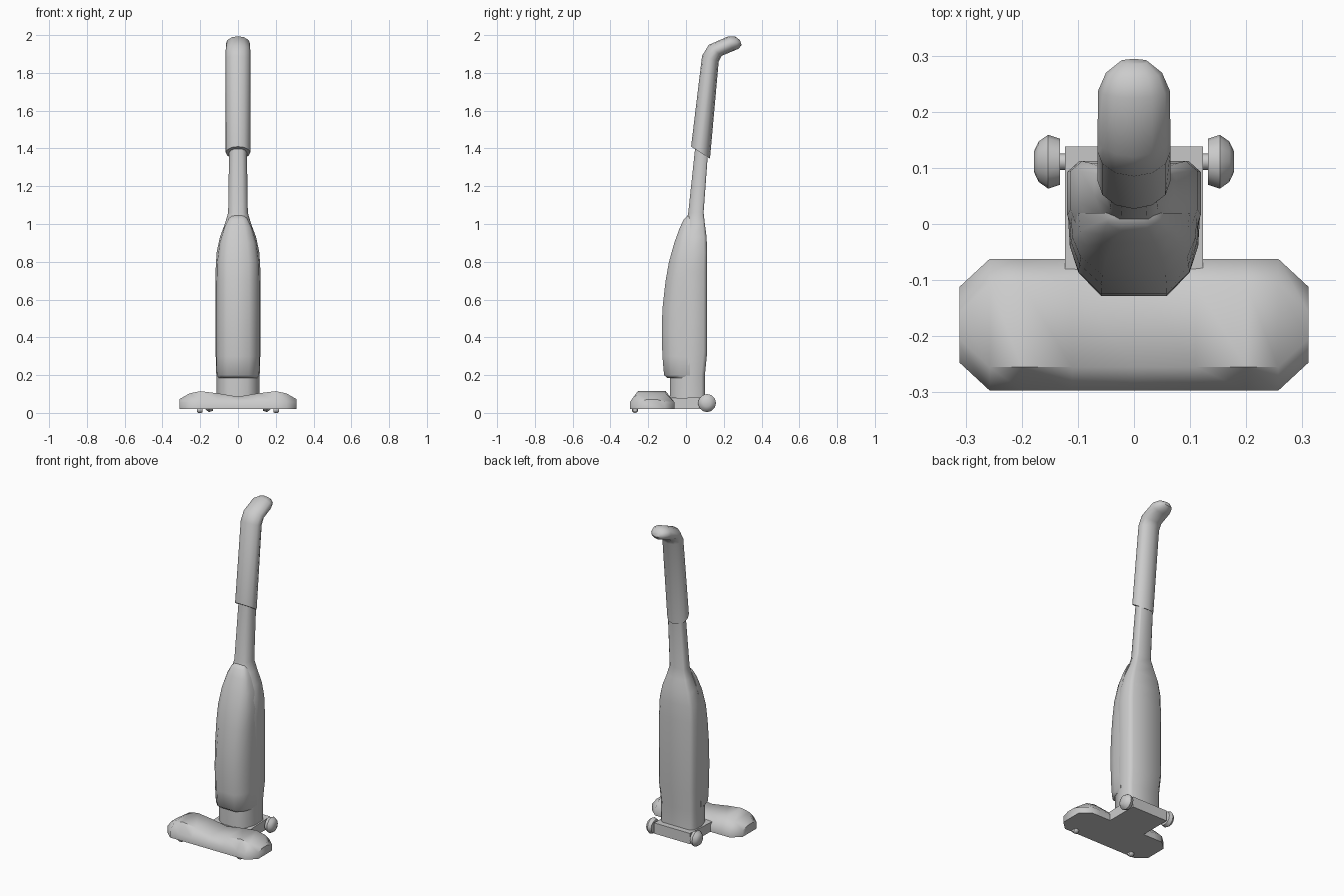
import bpy, bmesh, math
from mathutils import Vector

cube = bpy.data.objects.get("Cube")
if cube:
    bpy.data.objects.remove(cube, do_unlink=True)

grey = bpy.data.materials.new("light grey plastic")
grey.use_nodes = True
COLOUR = (0.6, 0.6, 0.6, 1)
grey.diffuse_color = COLOUR
grey.node_tree.nodes["Principled BSDF"].inputs["Base Color"].default_value = COLOUR


def finish(name, bm, angle=50):
    bmesh.ops.recalc_face_normals(bm, faces=bm.faces)
    mesh = bpy.data.meshes.new(name)
    bm.to_mesh(mesh)
    bm.free()
    mesh.materials.append(grey)
    obj = bpy.data.objects.new(name, mesh)
    bpy.context.collection.objects.link(obj)
    bpy.ops.object.select_all(action='DESELECT')
    obj.select_set(True)
    bpy.context.view_layer.objects.active = obj
    bpy.ops.object.shade_smooth_by_angle(angle=math.radians(angle))
    return obj


def loft(name, rings, angle=50):
    """Bridge rings of points and close both ends."""
    bm = bmesh.new()
    loops = [[bm.verts.new(p) for p in ring] for ring in rings]
    n = len(loops[0])
    for a, b in zip(loops, loops[1:]):
        for i in range(n):
            j = (i + 1) % n
            bm.faces.new((a[i], a[j], b[j], b[i]))
    bm.faces.new(loops[0])
    bm.faces.new(loops[-1])
    return finish(name, bm, angle)


def mirrored_ring(half, z, width, front, back):
    """Cross-section from half a profile of (width share, depth share)."""
    full = half + [(-x, t) for x, t in reversed(half)]
    return [(x * width, front + t * (back - front), z) for x, t in full]


# Floor head: chamfered block with a shallow dip in the middle of its top
half_head = [(0.311, -0.247, -0.112, 0.072), (0.257, -0.297, -0.062, 0.103),
             (0.2, -0.297, -0.062, 0.115), (0.11, -0.297, -0.062, 0.104)]
stations = half_head + [(0, -0.297, -0.062, 0.086)]
stations += [(-x, f, b, t) for x, f, b, t in reversed(half_head)]
loft("floor_head", [[(x, f, 0.02), (x, f, 0.058), (x, f + 0.042, t),
                     (x, b - 0.045, t), (x, b, 0.058), (x, b, 0.02)]
                    for x, f, b, t in stations])

# Rear chassis plate joining the head to the wheels
loft("rear_chassis", [[(x, -0.085, 0.02), (x, 0.138, 0.02),
                       (x, 0.138, 0.086), (x, -0.085, 0.076)]
                      for x in (-0.123, 0.123)], 30)

# Main body running up into the neck tube: height, half width, front, back
body_half = [(0.45, 0), (0.82, 0.17), (1, 0.5), (1, 0.9), (0.82, 1)]
body = [(0.08, 0.113, -0.085, 0.1), (0.2, 0.113, -0.085, 0.1),
        (0.32, 0.119, -0.08, 0.112), (0.75, 0.119, -0.08, 0.112),
        (0.85, 0.113, -0.06, 0.112), (0.93, 0.096, -0.035, 0.109),
        (1.0, 0.07, 0, 0.1), (1.06, 0.052, 0.012, 0.093),
        (1.4, 0.047, 0.048, 0.118)]
loft("body_and_neck", [mirrored_ring(body_half, *r) for r in body])

# Bulging dust bag cover on the front of the body
bag_half = [(0.5, 0), (0.84, 0.28), (0.97, 0.6), (1, 1)]
bag = [(0.186, 0.106, -0.1), (0.2, 0.115, -0.116), (0.3, 0.117, -0.125),
       (0.42, 0.118, -0.128), (0.55, 0.118, -0.125), (0.7, 0.116, -0.108),
       (0.8, 0.113, -0.09), (0.9, 0.099, -0.062), (0.98, 0.074, -0.033),
       (1.025, 0.052, -0.011), (1.045, 0.032, 0.008)]
loft("bag_cover", [mirrored_ring(bag_half, z, w, f, 0.02) for z, w, f in bag])

# Bent hand grip: front point, rear point and half width of each ring
grip = [((0.027, 1.41), (0.127, 1.346), 0.065),
        ((0.085, 1.89), (0.173, 1.86), 0.065),
        ((0.12, 1.948), (0.188, 1.89), 0.065),
        ((0.225, 1.994), (0.25, 1.916), 0.064),
        ((0.26, 1.992), (0.279, 1.928), 0.05),
        ((0.285, 1.975), (0.294, 1.948), 0.025)]
SIDES = 12
rings = []
for a, b, width in grip:
    front, rear = Vector((0, *a)), Vector((0, *b))
    mid, half = (front + rear) / 2, (front - rear) / 2
    rings.append([mid + half * math.cos(k * math.tau / SIDES)
                  + Vector((width * math.sin(k * math.tau / SIDES), 0, 0))
                  for k in range(SIDES)])
loft("hand_grip", rings)


def wheel(name, y, z, outline, sides=12):
    """Round part turned about the x axis from (x, radius) pairs."""
    loft(name, [[(x, y + r * math.cos(k * math.tau / sides),
                  z + r * math.sin(k * math.tau / sides))
                 for k in range(sides)] for x, r in outline])


# Domed rear wheels, small front casters and the axle
for side, s in (("left", 1), ("right", -1)):
    wheel(side + "_rear_wheel", 0.111, 0.052,
          [(s * x, r) for x, r in ((0.132, 0.041), (0.153, 0.048),
                                   (0.17, 0.036), (0.178, 0.019))])
    wheel(side + "_front_caster", -0.27, 0.017,
          [(s * x, r) for x, r in ((0.187, 0.012), (0.193, 0.017),
                                   (0.211, 0.017), (0.217, 0.012))])
wheel("axle", 0.111, 0.052, [(-0.135, 0.015), (0.135, 0.015)], 8)
